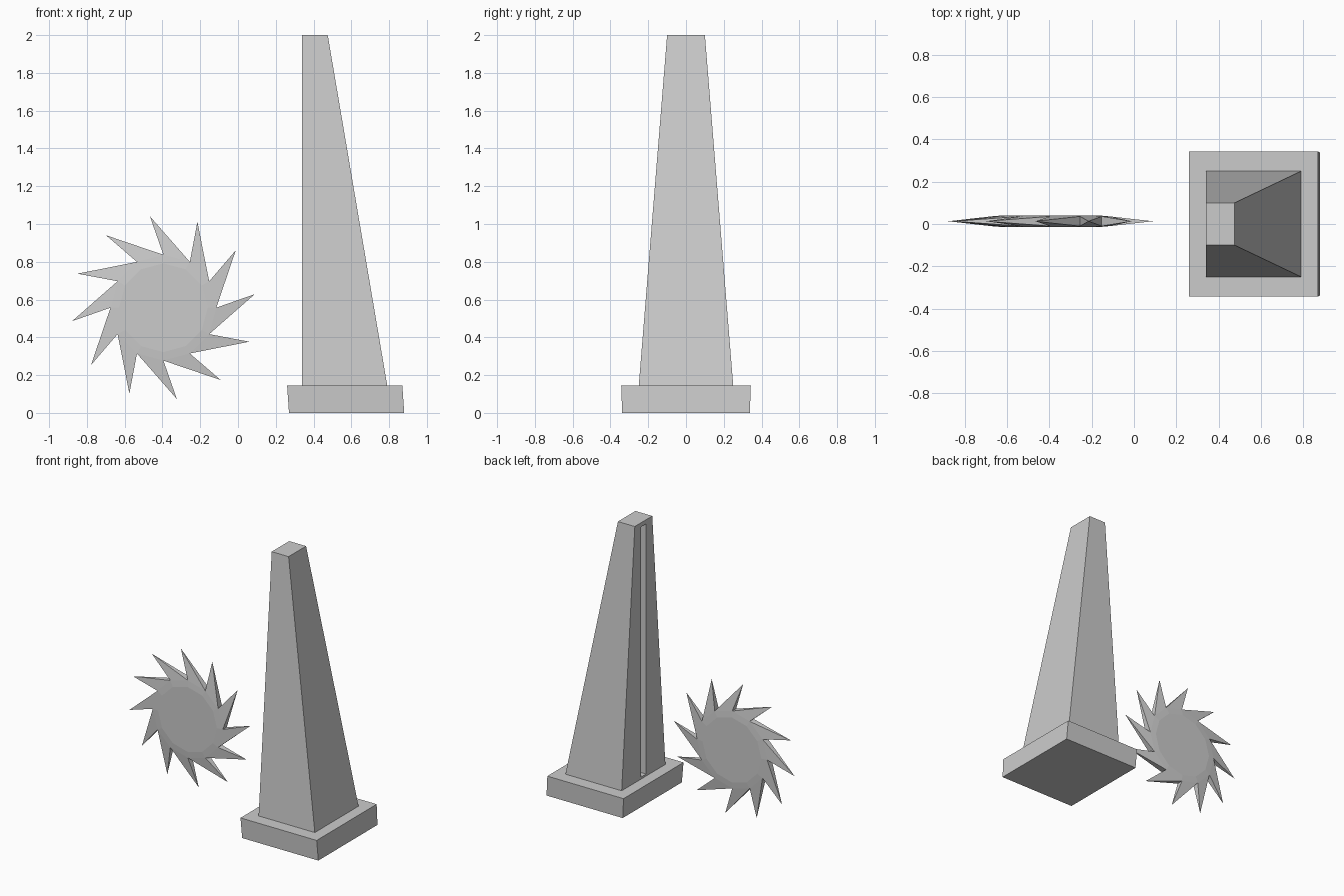
import bpy, bmesh
from math import sin, cos, radians

if "Cube" in bpy.data.objects:
    bpy.data.objects.remove(bpy.data.objects["Cube"])


def make_object(name, bm):
    bmesh.ops.recalc_face_normals(bm, faces=bm.faces[:])
    mesh = bpy.data.meshes.new(name)
    bm.to_mesh(mesh)
    bm.free()
    obj = bpy.data.objects.new(name, mesh)
    bpy.context.collection.objects.link(obj)
    return obj


def frustum(name, low, high):
    """Four-sided block between two rectangles (x0, x1, y0, y1, z)."""
    bm = bmesh.new()
    for x0, x1, y0, y1, z in (low, high):
        for p in ((x0, y0), (x1, y0), (x1, y1), (x0, y1)):
            bm.verts.new((*p, z))
    bmesh.ops.convex_hull(bm, input=bm.verts[:])
    bmesh.ops.dissolve_limit(bm, angle_limit=0.001, verts=bm.verts[:], edges=bm.edges[:])
    return make_object(name, bm)


# Plinth and tapered pillar
frustum("plinth", (0.27, 0.88, -0.338, 0.338, 0), (0.26, 0.87, -0.343, 0.343, 0.145))
pillar = frustum("pillar", (0.34, 0.79, -0.25, 0.25, 0.145), (0.34, 0.475, -0.1, 0.1, 2))

# Slot in the upright side of the pillar
cutter = frustum("slot_cutter", (0.2, 0.42, -0.028, 0.028, 0.16), (0.2, 0.42, -0.028, 0.028, 1.97))
cutter.hide_render = True
cutter.hide_set(True)
cut = pillar.modifiers.new("slot", "BOOLEAN")
cut.operation = "DIFFERENCE"
cut.solver = "EXACT"
cut.object = cutter

# Saw blade: 12-sided disc with a swept pyramid tooth on every side
CX, CY, CZ, N = -0.395, 0.013, 0.557, 12
bm = bmesh.new()


def ring(radius, y, start=0):
    return [bm.verts.new((CX + radius * cos(radians(start + i * 360 / N)), CY + y,
                          CZ + radius * sin(radians(start + i * 360 / N)))) for i in range(N)]


tips = ring(0.489, 0, 8.4)
roots = []
for side in (-1, 1):
    face_ring = ring(0.235, side * 0.027)
    root = ring(0.28, side * 0.023)
    roots.append(root)
    bm.faces.new(face_ring)
    for i in range(N):
        j = (i + 1) % N
        bm.faces.new((face_ring[i], face_ring[j], root[j], root[i]))
        bm.faces.new((root[i], root[j], tips[j]))
for i in range(N):
    j = (i + 1) % N
    bm.faces.new((roots[0][i], roots[1][i], tips[j]))
    bm.faces.new((roots[0][j], roots[1][j], tips[j]))
make_object("saw_blade", bm)
